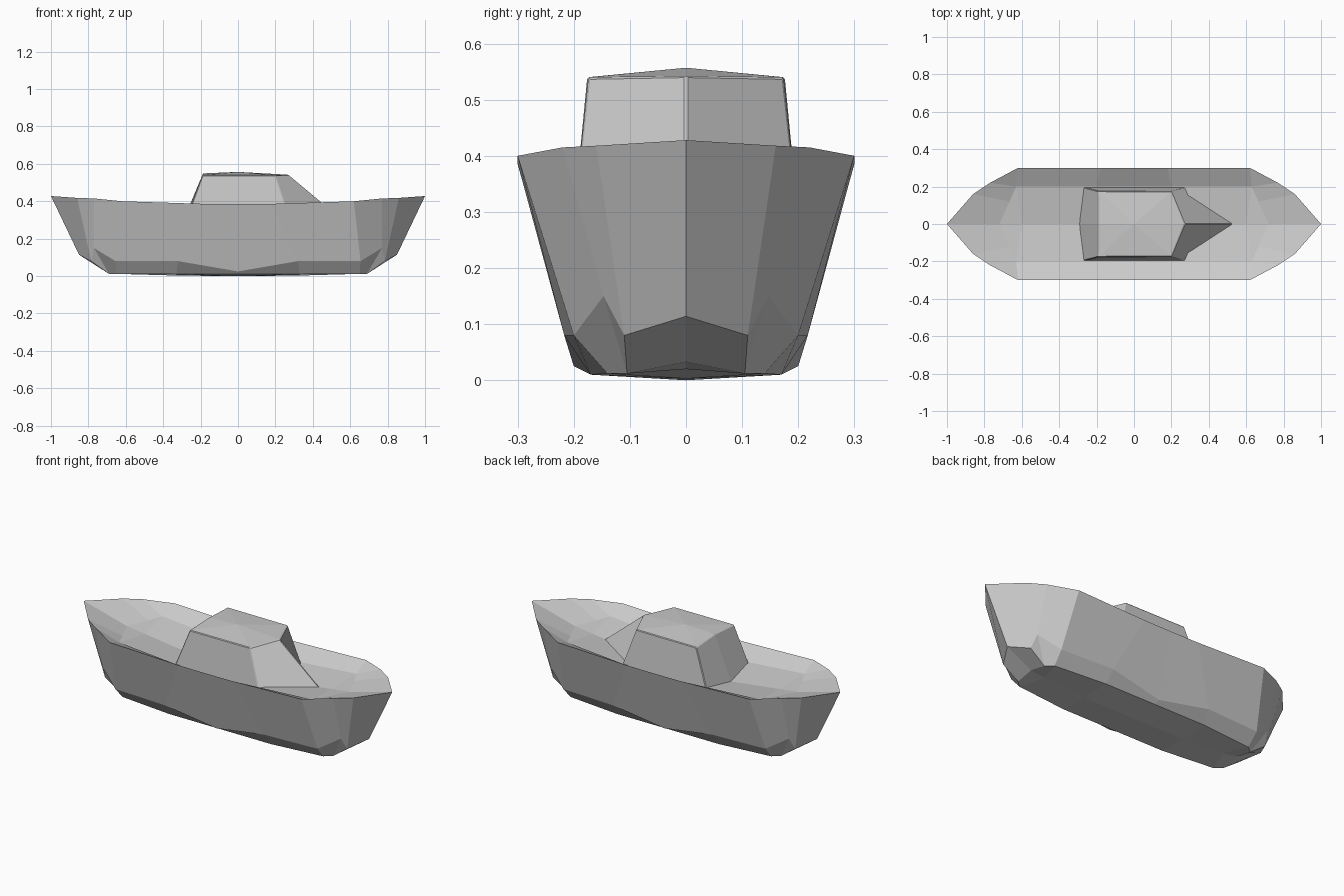
import bpy, bmesh

if "Cube" in bpy.data.objects:
    bpy.data.objects.remove(bpy.data.objects["Cube"])

def build(name, faces, signs):
    """Mirror a set of patch faces by the given axis signs, weld and close them."""
    bm = bmesh.new()
    for sx, sy in signs:
        for face in faces:
            pts = [p for i, p in enumerate(face) if p not in face[:i]]
            if len(pts) > 2:
                bm.faces.new([bm.verts.new((sx * x, sy * y, z)) for x, y, z in pts])
    bmesh.ops.remove_doubles(bm, verts=bm.verts, dist=0.0005)
    bmesh.ops.recalc_face_normals(bm, faces=bm.faces)
    me = bpy.data.meshes.new(name)
    bm.to_mesh(me)
    bm.free()
    ob = bpy.data.objects.new(name, me)
    bpy.context.collection.objects.link(ob)
    return ob

# Hull and sunken deck: one quarter as rows running from midship to the end
stem, well = (0.69, 0, 0.033), (0.72, 0, 0.355)
keel = [(0, 0, 0), (0.33, 0, 0.003), (0.6, 0, 0.02), stem, stem, stem]
bottom = [(0, 0.17, 0.01), (0.33, 0.17, 0.01), (0.65, 0.14, 0.012),
          (0.69, 0.105, 0.012), (0.69, 0.105, 0.012), stem]
chine = [(0, 0.2, 0.025), (0.32, 0.217, 0.08), (0.655, 0.2, 0.08),
         (0.77, 0.147, 0.15), (0.785, 0.11, 0.08), (0.85, 0, 0.114)]
rim = [(0, 0.3, 0.385), (0.18, 0.3, 0.386), (0.62, 0.3, 0.4),
       (0.77, 0.22, 0.415), (0.86, 0.16, 0.418), (1, 0, 0.428)]
deck_edge = [(0, 0.2, 0.325), (0.2, 0.2, 0.325), (0.63, 0.2, 0.36),
             (0.63, 0.2, 0.36), (0.665, 0.12, 0.358), well]
deck_middle = [(0, 0, 0.29), (0.2, 0, 0.29), (0.6, 0, 0.34), well, well, well]
rows = [keel, bottom, chine, rim, deck_edge, deck_middle]
patches = [(a[i], a[i + 1], b[i + 1], b[i])
           for a, b in zip(rows, rows[1:]) for i in range(5)]
build("hull", patches, [(1, 1), (1, -1), (-1, 1), (-1, -1)])

# Cabin: one half, with pointed windscreen and ridged roof, base below the deck
base = [(-0.308, 0, 0.26), (-0.294, 0.203, 0.26), (0.291, 0.203, 0.26), (0.611, 0, 0.26)]
roof = [(-0.187, 0, 0.549), (-0.19, 0.176, 0.54), (0.2, 0.174, 0.54), (0.27, 0, 0.542)]
ridge = (0, 0, 0.557)
half = [(base[i], base[i + 1], roof[i + 1], roof[i]) for i in range(3)]
half += [(roof[i], roof[i + 1], ridge) for i in range(3)]
half.append(tuple(base))
cabin = build("cabin", half, [(1, 1), (1, -1)])
bevel = cabin.modifiers.new("edge_bevel", 'BEVEL')
bevel.width, bevel.segments = 0.004, 1
